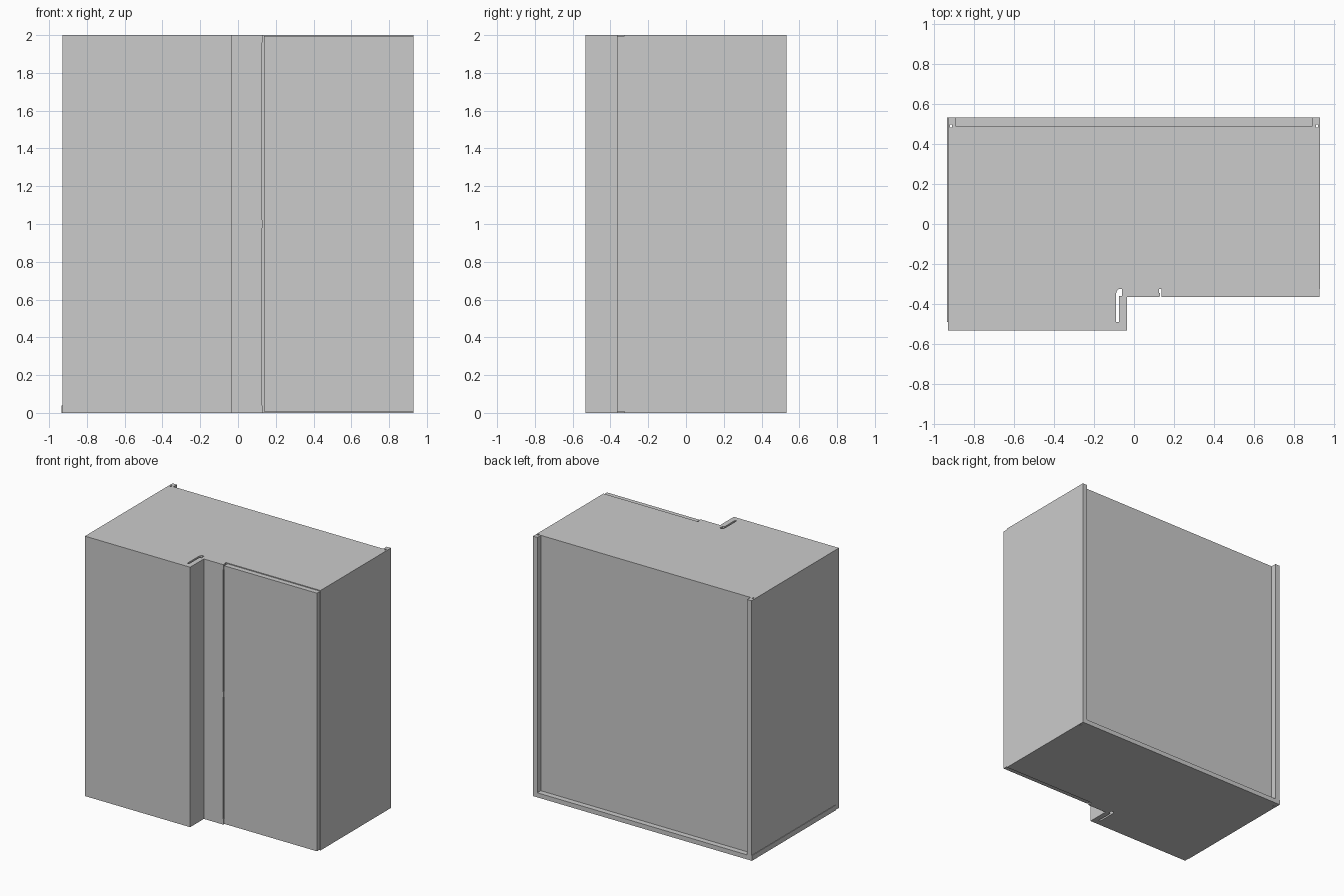
import bpy, bmesh

if "Cube" in bpy.data.objects:
    bpy.data.objects.remove(bpy.data.objects["Cube"])


def prism(name, pts, z0, z1):
    """Extrude a flat outline (x, y) from z0 to z1."""
    bm = bmesh.new()
    face = bm.faces.new([bm.verts.new((x, y, z0)) for x, y in pts])
    top = bmesh.ops.extrude_face_region(bm, geom=[face])["geom"]
    for v in top:
        if isinstance(v, bmesh.types.BMVert):
            v.co.z = z1
    bmesh.ops.recalc_face_normals(bm, faces=bm.faces)
    mesh = bpy.data.meshes.new(name)
    bm.to_mesh(mesh)
    bm.free()
    obj = bpy.data.objects.new(name, mesh)
    bpy.context.collection.objects.link(obj)
    return obj


def box(name, x0, x1, y0, y1, z0, z1):
    return prism(name, [(x0, y0), (x1, y0), (x1, y1), (x0, y1)], z0, z1)


W, D, H = 0.93, 0.532, 2.0
FRONT, DOOR_BACK, BACK = -0.365, -0.325, 0.49

# carcass: stepped front with a curled slot, door rebate and rear posts
carcass = prism("carcass", [
    (-W, -D), (-0.035, -D), (-0.035, FRONT), (-0.0603, FRONT),
    (-0.0603, -0.36), (-0.075, -0.36), (-0.075, -0.49), (-0.089, -0.49),
    (-0.089, -0.345), (-0.084, -0.332), (-0.075, DOOR_BACK), (-0.06, DOOR_BACK),
    (-0.06, FRONT), (0.126, FRONT), (0.126, DOOR_BACK), (W, DOOR_BACK),
    (W, D), (0.893, D), (0.893, BACK), (-0.893, BACK),
    (-0.893, D), (-W, D)], 0, H)

# narrow vertical bores beside the rear posts
for side in (-1, 1):
    x = side * 0.914
    bore = box("post_bore_cutter", x - 0.005, x + 0.005, 0.481, 0.497, -0.1, H + 0.1)
    bore.hide_render = True
    bore.hide_viewport = True
    mod = carcass.modifiers.new("post_bore", "BOOLEAN")
    mod.operation = "DIFFERENCE"
    mod.solver = "EXACT"
    mod.object = bore

# hinged door on the right
box("right_door", 0.137, W - 0.002, FRONT, DOOR_BACK - 0.001, 0.008, H - 0.006)

# small hinge knuckles in the door gap
for z in (0.02, 1.0, 1.98):
    box("door_hinge", 0.126, 0.130, FRONT + 0.003, FRONT + 0.02, z - 0.02, z + 0.02)

# bottom board projecting at the rear, and its side edge
box("rear_bottom_lip", -0.893, 0.893, BACK, D, 0, 0.035)
box("bottom_side_edge", -W - 0.004, -W, -0.49, D, 0, 0.04)
